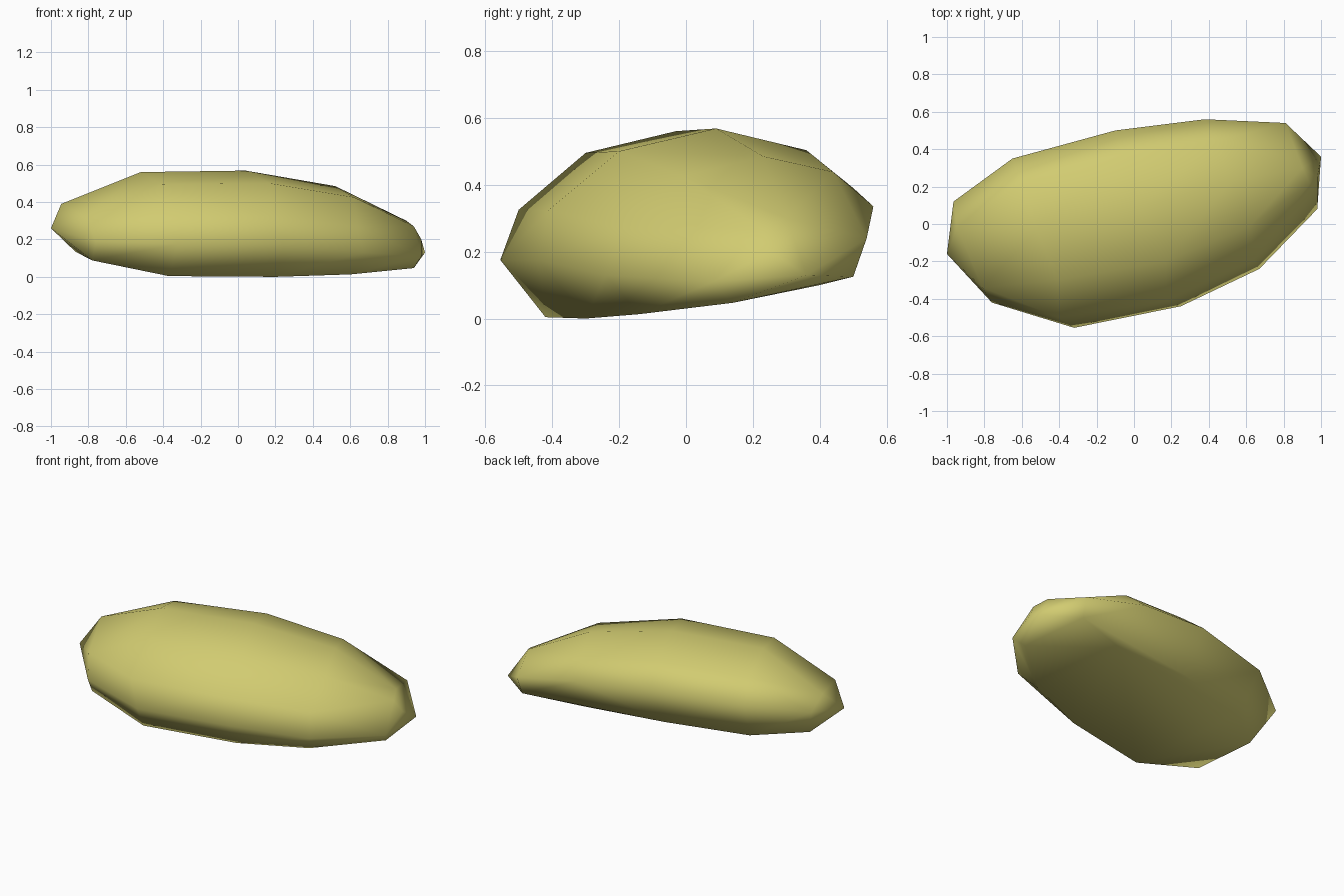
import bpy, bmesh

# Lengthwise contour lines of the stone, each running from the -x end to the +x end
CONTOURS = [
    # crown ridge
    [(-.945, -.02, .39), (-.52, -.03, .56), (.04, .09, .568), (.52, .23, .485), (.9, .3, .3)],
    # front shoulder
    [(-.41, -.3, .495), (.17, -.2, .5), (.62, -.01, .425), (.94, .22, .27)],
    # front flank
    [(-.81, -.34, .32), (-.4, -.5, .325), (.17, -.41, .325), (.64, -.19, .27)],
    # front belt
    [(-1, -.16, .26), (-.76, -.42, .19), (-.32, -.555, .175), (.25, -.44, .175),
     (.67, -.24, .13), (.98, .08, .11)],
    # underside front edge
    [(-.78, -.35, .088), (-.37, -.42, .004), (.2, -.3, 0), (.6, -.14, .013), (.94, .14, .047)],
    # underside back edge
    [(-.87, 0, .135), (-.6, .22, .125), (-.1, .36, .13), (.44, .4, .1), (.8, .5, .125)],
    # back belt
    [(-.965, .12, .33), (-.65, .35, .38), (-.1, .5, .39), (.38, .56, .335),
     (.81, .54, .24), (1, .36, .13)],
    # back shoulder
    [(-.6, .22, .49), (-.05, .36, .503), (.43, .44, .438), (.98, .25, .2)],
]

# Stretch a skin over the contours
bm = bmesh.new()
for line in CONTOURS:
    for p in line:
        bm.verts.new(p)
bmesh.ops.convex_hull(bm, input=bm.verts[:])
loose = [v for v in bm.verts if not v.link_faces]
bmesh.ops.delete(bm, geom=loose, context='VERTS')
bmesh.ops.recalc_face_normals(bm, faces=bm.faces[:])
for f in bm.faces:
    f.smooth = True

mesh = bpy.data.meshes.new("stone")
bm.to_mesh(mesh)
bm.free()
stone = bpy.data.objects.new("stone", mesh)
bpy.context.collection.objects.link(stone)

# Flat olive yellow colour
mat = bpy.data.materials.new("olive yellow")
mat.diffuse_color = (0.64, 0.60, 0.165, 1)
mesh.materials.append(mat)
